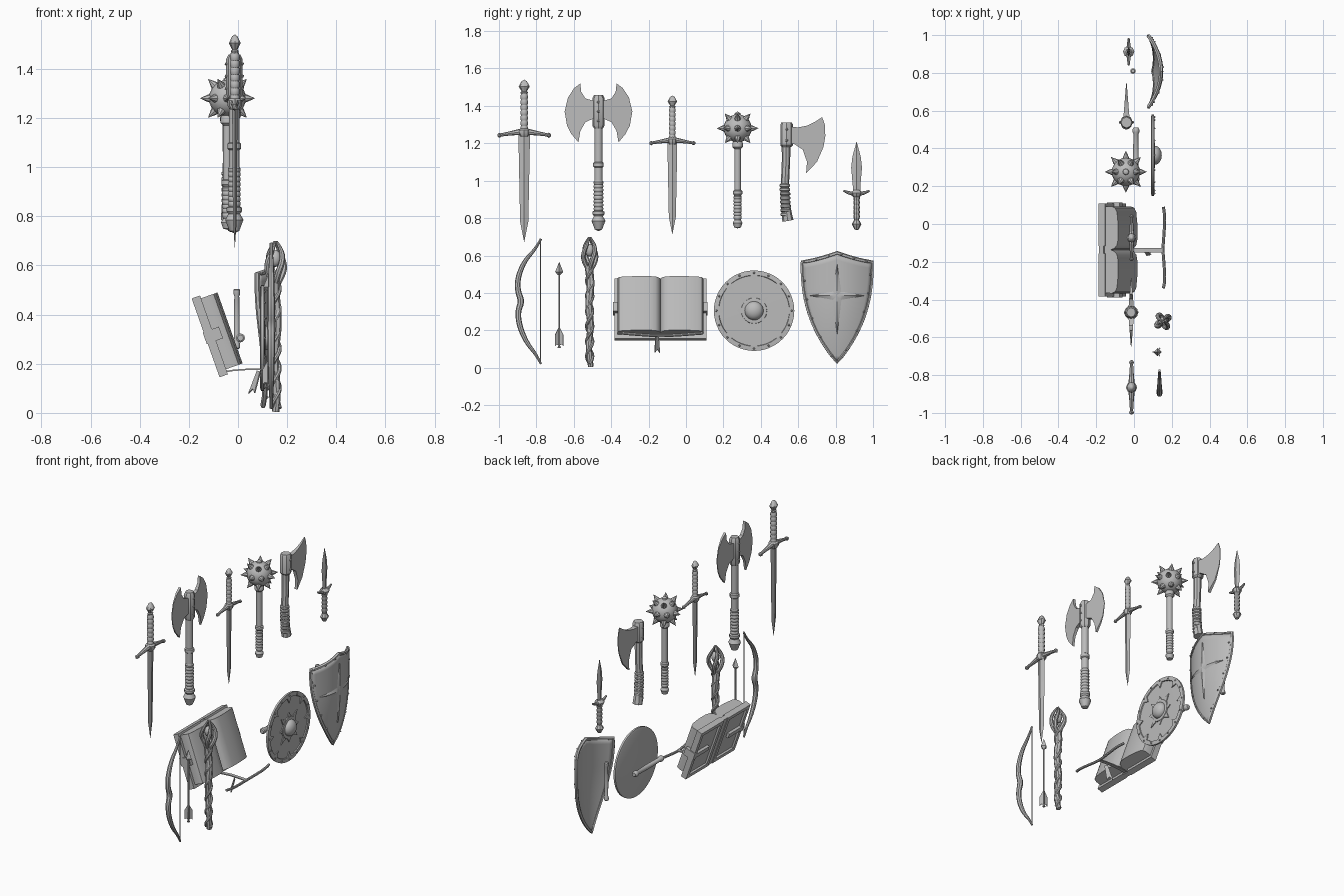
import bpy, bmesh, math
from mathutils import Matrix, Vector

cube = bpy.data.objects.get("Cube")
if cube:
    bpy.data.objects.remove(cube)

mat = bpy.data.materials.new("plain_grey")
mat.use_nodes = True
GREY = (0.5, 0.5, 0.5, 1)
mat.diffuse_color = GREY
mat.node_tree.nodes["Principled BSDF"].inputs["Base Color"].default_value = GREY
parts = []
T, PI = Matrix.Translation, math.pi


def finish(bm, name, m=Matrix()):
    bmesh.ops.transform(bm, matrix=m, verts=bm.verts)
    bmesh.ops.remove_doubles(bm, verts=bm.verts, dist=1e-5)
    bmesh.ops.recalc_face_normals(bm, faces=bm.faces)
    me = bpy.data.meshes.new(name)
    bm.to_mesh(me)
    bm.free()
    ob = bpy.data.objects.new(name, me)
    bpy.context.collection.objects.link(ob)
    me.materials.append(mat)
    parts.append(ob)
    return ob


def lathe(name, prof, loc=(0, 0, 0), segs=12, sx=1, rot=Matrix()):
    bm = bmesh.new()
    rings = [[bm.verts.new((r * math.cos(2 * PI * i / segs) * sx,
                            r * math.sin(2 * PI * i / segs), h))
              for i in range(segs)] for r, h in prof]
    for a, b in zip(rings, rings[1:]):
        for i in range(segs):
            j = (i + 1) % segs
            bm.faces.new((a[i], a[j], b[j], b[i]))
    for ring, p in ((rings[0], prof[0]), (rings[-1], prof[-1])):
        if p[0] > 0:
            bm.faces.new(ring)
    return finish(bm, name, T(loc) @ rot)


def prism(name, outline, near, far, m=Matrix()):
    """Outline in local y, z; near and far give the local x of both sides."""
    bm = bmesh.new()
    a, b = [[bm.verts.new((f(p[0]), *p)) for p in outline] for f in (near, far)]
    bm.faces.new(a)
    bm.faces.new(b)
    for i in range(len(a)):
        j = (i + 1) % len(a)
        bm.faces.new((a[i], a[j], b[j], b[i]))
    return finish(bm, name, m)


def box(name, lo, hi, m=Matrix()):
    return prism(name, [(lo[1], lo[2]), (hi[1], lo[2]), (hi[1], hi[2]), (lo[1], hi[2])],
                 lambda y: lo[0], lambda y: hi[0], m)


def tube(name, pts, radii, res=2, closed=False):
    cu = bpy.data.curves.new(name, "CURVE")
    cu.dimensions, cu.bevel_depth, cu.bevel_resolution = "3D", 1, res
    cu.use_fill_caps = True
    sp = cu.splines.new("POLY" if closed else "NURBS")
    sp.points.add(len(pts) - 1)
    for i, p in enumerate(pts):
        sp.points[i].co = (*p, 1)
        sp.points[i].radius = radii[i] if isinstance(radii, list) else radii
    sp.use_cyclic_u = closed
    if not closed:
        sp.order_u, sp.use_endpoint_u, sp.resolution_u = 3, True, 5
    ob = bpy.data.objects.new(name, cu)
    bpy.context.collection.objects.link(ob)
    bpy.ops.object.select_all(action="DESELECT")
    ob.select_set(True)
    bpy.context.view_layer.objects.active = ob
    bpy.ops.object.convert(target="MESH")
    ob = bpy.context.view_layer.objects.active
    ob.data.materials.clear()
    ob.data.materials.append(mat)
    parts.append(ob)


def studs(name, pts, r):
    bm = bmesh.new()
    for p in pts:
        bmesh.ops.create_icosphere(bm, subdivisions=1, radius=r, matrix=T(p))
    finish(bm, name)


def wrap(z0, z1, r, n):
    d = (z1 - z0) / n
    return [p for i in range(n) for p in ((r * .86, z0 + i * d), (r, z0 + (i + .3) * d), (r, z0 + (i + .7) * d))]


# Two swords sharing one design at different scales
def sword(name, y, top, s):
    def sc(prof):
        return [(r * s, h * s) for r, h in prof]
    at = (-.013, y, top)
    lathe(name + "_pommel", sc([(0, 0), (.014, -.008), (.03, -.036), (.014, -.062), (.02, -.068), (.016, -.08)]), at, 8, .8)
    lathe(name + "_grip", sc(wrap(-.275, -.078, .02, 7) + [(.016, -.075)]), at)
    lathe(name + "_blade", sc([(.03, -.28), (.03, -.35), (.022, -.76), (0, -.87)]), at, 4, .35)
    arms = [(-.135, -.297), (-.07, -.286), (0, -.276), (.07, -.286), (.135, -.297)]
    tube(name + "_guard", [(at[0], y + a * s, top + h * s) for a, h in arms], [r * s for r in (.008, .011, .02, .011, .008)])
    lathe(name + "_guard_block", sc([(.02, -.305), (.03, -.29), (.03, -.27), (.02, -.26)]), at, 8)
    studs(name + "_guard_knobs", [(at[0], y + k * .132 * s, top - .297 * s) for k in (-1, 1)], .014 * s)


sword("long_sword", -.865, 1.54, 1)
sword("short_sword", -.073, 1.455, .855)

# Dagger
at = (-.028, .912, 0)
lathe("dagger_blade", [(.02, .94), (.02, .97), (.029, 1.07), (.022, 1.13), (0, 1.21)], at, 4, .35)
lathe("dagger_handle", [(0, .735), (.012, .74), (.026, .768), (.013, .79)] + wrap(.795, .92, .017, 5) + [(.026, .922), (.03, .935), (.015, .95)], at, 8)
tube("dagger_guard", [(at[0], at[1] + a, h) for a, h in ((-.07, .947), (-.035, .93), (0, .935), (.035, .93), (.07, .947))], [.005, .01, .014, .01, .005])

# Double axe
ax, ay = -.015, -.468
lathe("double_axe_shaft", [(0, .73), (.02, .74), (.037, .785), (.024, .81), (.031, .82), (.031, .835)] + wrap(.84, 1.0, .026, 8)
      + [(.022, 1.0), (.022, 1.07), (.028, 1.075), (.028, 1.095), (.022, 1.1), (.022, 1.285)], (ax, ay, 0))
lathe("double_axe_collar", [(.024, 1.28), (.033, 1.295), (.033, 1.44), (.024, 1.458)], (ax, ay, 0), 8)
crescent = [(.02, 1.425), (.07, 1.44), (.092, 1.475), (.097, 1.52), (.13, 1.495), (.163, 1.445), (.181, 1.37),
            (.168, 1.295), (.145, 1.25), (.107, 1.205), (.097, 1.265), (.07, 1.313), (.02, 1.335)]
for k, side in ((1, "front"), (-1, "back")):
    prism("double_axe_blade_" + side, [(k * a, z) for a, z in crescent],
          lambda y: .016 - abs(y) * .08, lambda y: abs(y) * .08 - .016, T((ax, ay, 0)))
studs("double_axe_rivets", [(ax + k * .032, ay, z) for k in (-1, 1) for z in (1.32, 1.37, 1.42)], .008)

# Mace
mx, my, mz = -.043, .276, 1.28
lathe("mace_shaft", [(0, .745), (.018, .75), (.026, .775), (.017, .79)] + wrap(.795, .92, .022, 7)
      + [(.018, .92), (.025, .93), (.025, .945), (.018, .95), (.018, 1.17), (.028, 1.18), (.028, 1.2), (.018, 1.22)], (mx, my, 0))
lathe("mace_head", [(.075 * math.sin(PI * i / 12), -.075 * math.cos(PI * i / 12)) for i in range(13)], (mx, my, mz), 20)
for polar, count in ((0, 1), (PI / 4, 6), (PI / 2, 8), (PI * .75, 6)):
    for i in range(count):
        a = 2 * PI * i / count
        d = Vector((math.sin(polar) * math.cos(a), math.sin(polar) * math.sin(a), math.cos(polar)))
        lathe("mace_spike", [(.019, .066), (.015, .08), (0, .112 if polar < 1 or polar > 2 else .09)][:2] + [(0, .112 if polar else .09)],
              (mx, my, mz), 8, 1, d.to_track_quat("Z", "Y").to_matrix().to_4x4())

# Single axe
hx = -.04
tube("axe_shaft", [(hx, .535, 1.31), (hx, .535, 1.2), (hx, .535, 1.1), (hx, .528, .98), (hx, .53, .87), (hx, .545, .785)],
     [.026, .024, .022, .022, .024, .03])
for i in range(8):
    z = .82 + i * .022
    lathe("axe_wrap", [(.022, -.01), (.028, -.005), (.028, .005), (.022, .01)], (hx, .534 - (z - .82) * .04, z))
lathe("axe_collar", [(.026, 1.18), (.034, 1.19), (.034, 1.3), (.028, 1.31)], (hx, .538, 0), 8)
prism("axe_blade", [(.54, 1.29), (.6, 1.285), (.65, 1.295), (.69, 1.315), (.728, 1.34), (.742, 1.3), (.745, 1.24), (.735, 1.18),
                    (.7, 1.1), (.642, 1.04), (.647, 1.1), (.625, 1.165), (.58, 1.195), (.54, 1.205)],
      lambda y: hx + .018 - (y - .54) * .08, lambda y: hx - .018 + (y - .54) * .08)
studs("axe_rivets", [(hx + k * .033, .538, z) for k in (-1, 1) for z in (1.215, 1.275)], .008)

# Bow and string
bow = [(-.775, .69), (-.8, .64), (-.865, .57), (-.9, .48), (-.9, .41), (-.878, .355), (-.9, .3), (-.89, .22), (-.85, .13), (-.8, .07), (-.775, .02)]
tube("bow_limbs", [(.135, *p) for p in bow], [.006, .008, .012, .015, .015, .018, .015, .015, .012, .008, .006])
lathe("bow_string", [(.003, .025), (.003, .685)], (.135, -.777, 0), 6)

# Arrow
lathe("arrow_shaft", [(.009, .105), (.005, .12), (.005, .52)], (.125, -.678, 0), 8)
lathe("arrow_head", [(.006, .495), (.022, .512), (0, .567)], (.125, -.678, 0), 4)
for i in range(3):
    prism("arrow_fletching", [(.003, .215), (.026, .175), (.026, .115), (.015, .125), (.003, .12)],
          lambda y: .002, lambda y: -.002, T((.125, -.678, 0)) @ Matrix.Rotation(PI / 2 + i * 2 * PI / 3, 4, "Z"))

# Staff with twisted vines and a claw head
sx, sy = .153, -.515
tube("staff_core", [(sx + .006 * math.sin(i * 1.3), sy + .006 * math.cos(i * 1.7), .005 + i * .06) for i in range(10)], [.015 + .0008 * i for i in range(10)])
for k in (0, PI):
    tube("staff_vine", [(sx + .017 * math.cos(i * .7 + k), sy + .017 * math.sin(i * .7 + k), .02 + i * .018) for i in range(31)], .009)
lathe("staff_orb", [(.024 * math.sin(PI * i / 8), .628 - .034 * math.cos(PI * i / 8)) for i in range(9)], (sx, sy, 0))
for i in range(4):
    tube("staff_claw", [(sx + r * math.cos(i * PI / 2 + t), sy + r * math.sin(i * PI / 2 + t), z)
                        for r, z, t in ((.012, .53, 0), (.035, .57, .3), (.044, .615, .7), (.03, .66, 1.1), (.004, .698, 1.5))],
         [.012, .014, .012, .01, .004])

# Open book, tilted back
book = T((-.075, -.137, .145)) @ Matrix.Rotation(math.radians(-19.5), 4, "Y")
swap = Matrix(((0, 0, 1, 0), (0, 1, 0, 0), (1, 0, 0, 0), (0, 0, 0, 1)))
box("book_spine", (.004, -.03, 0), (.03, .03, .34), book)
for k, side in ((1, "left"), (-1, "right")):
    def half(name, lo, hi):
        ys = sorted((lo[1] * k, hi[1] * k))
        box("book_" + side + "_" + name, (lo[0], ys[0], lo[2]), (hi[0], ys[1], hi[2]), book)
    half("cover", (.012, .02, .005), (.028, .24, .335))
    for z in (0, .315):
        half("cover_rail", (0, .02, z), (.036, .246, z + .025))
    half("cover_edge", (0, .221, 0), (.036, .246, .34))
    half("hinge_rail", (0, .02, 0), (.028, .045, .34))
    half("clasp", (-.004, .225, .145), (.066, .252, .195))
    half("clasp_band", (-.004, .1, .155), (.014, .24, .185))
    page = [(0, .028), (.228, .028), (.23, .07), (.222, .09), (.2, .1), (.13, .107), (.06, .107), (.025, .1), (.008, .085), (0, .065)]
    prism("book_" + side + "_pages", [(k * a, b) for a, b in page], lambda y: .022, lambda y: .328, book @ swap)

# Ribbon and cross strap below the book
ribbon = [(-.06, .163), (-.02, .17), (.05, .175), (.11, .173), (.16, .17)]
for (x0, z0), (x1, z1) in zip(ribbon, ribbon[1:]):
    prism("ribbon", [(z0, x0), (z1, x1), (z1 + .006, x1), (z0 + .006, x0)], lambda y: -.15, lambda y: -.128,
          Matrix(((0, 0, 1, 0), (1, 0, 0, 0), (0, 1, 0, 0), (0, 0, 0, 1))))
tube("ribbon_cross_strap", [(.155, -.34, .185), (.164, -.31, .182), (.16, -.22, .175), (.152, -.135, .17),
                            (.16, -.04, .175), (.164, .05, .182), (.155, .09, .185)], .008)
tail = T((.085, -.155, .17)) @ Matrix.Rotation(.3, 4, "Y") @ Matrix.Rotation(.7, 4, "Z")
prism("ribbon_tail", [(-.01, 0), (.01, 0), (.02, -.1), (.002, -.075), (-.016, -.09)], lambda y: -.003, lambda y: .003, tail)

# Round shield
rx, ry, rz = .09, .364, .305
face_x = Matrix.Rotation(PI / 2, 4, "Y")
lathe("round_shield_disc", [(0, .003), (.205, 0), (.215, .004), (.215, .016), (.19, .018), (.188, .012), (0, .014)], (rx, ry, rz), 48, 1, face_x)
lathe("round_shield_boss", [(.07, .012), (.068, .02), (.052, .021)] + [(.05 * math.cos(a * PI / 16), .021 + .036 * math.sin(a * PI / 16)) for a in range(9)],
      (rx, ry, rz), 32, 1, face_x)
for i in range(8):
    turn = T((rx, ry, rz)) @ Matrix.Rotation(i * PI / 4, 4, "X")
    prism("round_shield_rim_point", [(-.02, .19), (.02, .19), (0, .155)], lambda y: .01, lambda y: .018, turn)
    prism("round_shield_star_point", [(-.018, .066), (.018, .066), (0, .115 if i % 2 else .095)], lambda y: .01, lambda y: .018, turn)
studs("round_shield_rivets", [(rx + .018, ry + .202 * math.cos(i * PI / 8), rz + .202 * math.sin(i * PI / 8)) for i in range(16)], .006)
lathe("round_shield_handle", [(.012, -.14), (.018, -.135), (.018, -.12), (.013, -.11), (.015, 0), (.013, .11), (.018, .12), (.018, .135), (.012, .145)],
      (.01, .366, .305), 12, 1, Matrix.Rotation(-PI / 2, 4, "X"))


# Kite shield: one curved surface rule for panel, rim, rivets and star
def surf(y, z, off=0):
    return (.142 + off - .067 * (y / .19) ** 2 - .04 * (abs(z - .4) / .37) ** 2 * (z < .4), .808 + y, z)


def kite(u, v, off=0):
    top = .565 + .048 * (1 - abs(u)) ** 1.4
    return surf(u * .186 * (1 - (1 - v) ** 2.4), .03 + (top - .03) * v, off)


bm = bmesh.new()
grid = [[bm.verts.new(kite(i / 8 - 1, j / 16)) for i in range(17)] for j in range(17)]
for a, b in zip(grid, grid[1:]):
    for i in range(16):
        bm.faces.new((a[i], a[i + 1], b[i + 1], b[i]))
panel = finish(bm, "kite_shield_panel")
solid = panel.modifiers.new("thickness", "SOLIDIFY")
solid.thickness, solid.offset = .012, 0
edge = [(-1, j / 16) for j in range(1, 17)] + [(i / 8 - 1, 1) for i in range(1, 17)] + [(1, 1 - j / 16) for j in range(1, 16)] + [(0, 0)]
tube("kite_shield_rim", [kite(*e) for e in edge], .011, 1, True)
studs("kite_shield_rivets", [kite(u * .96, v, .012) for u, v in edge[::3]], .006)
bm = bmesh.new()
for dy, dz, length in ((0, 1, .17), (0, -1, .21), (1, 0, .145), (-1, 0, .145)):
    rows = []
    for j in range(9):
        t, w = j / 8 * length, .026 * (1 - j / 8)
        rows.append([bm.verts.new(surf(dy * t + dz * w * k, .385 + dz * t + dy * w * k, .013 if k == 0 else .007)) for k in (-1, 0, 1)])
    for a, b in zip(rows, rows[1:]):
        for i in (0, 1):
            bm.faces.new((a[i], a[i + 1], b[i + 1], b[i]))
finish(bm, "kite_shield_star")
lathe("kite_shield_handle", [(.009, .26), (.014, .265), (.014, .28), (.01, .29), (.012, .38), (.01, .475), (.014, .485), (.014, .5), (.009, .505)], (-.005, .81, 0))

# Smooth shading with sharp edges kept
bpy.ops.object.select_all(action="DESELECT")
for ob in parts:
    ob.select_set(True)
bpy.context.view_layer.objects.active = parts[0]
bpy.ops.object.shade_smooth_by_angle(angle=math.radians(32))
